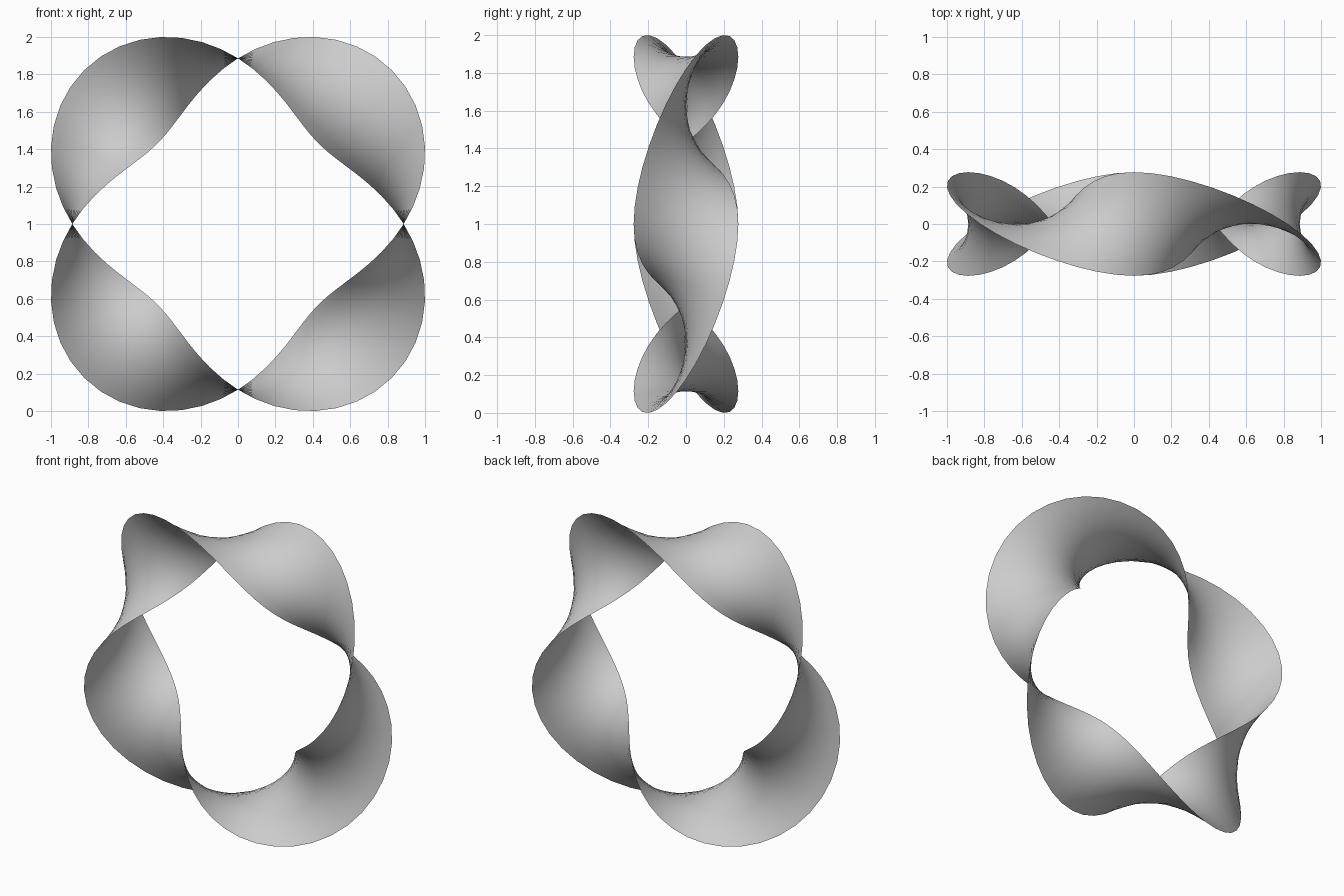
import bpy, bmesh
from math import sin, cos, tau

if "Cube" in bpy.data.objects:
    bpy.data.objects.remove(bpy.data.objects["Cube"])

RADIUS = 0.886       # centre line of the ring
HALF_WIDTH = 0.277   # half the strip width
STEPS, ACROSS = 64, 10

bm = bmesh.new()

# Straight cross-sections turning two full times around an upright ring
rows = []
for i in range(STEPS):
    a = tau * i / STEPS
    row = []
    for j in range(ACROSS + 1):
        t = HALF_WIDTH * (2 * j / ACROSS - 1)
        r = RADIUS + t * sin(2 * a)
        row.append(bm.verts.new((r * cos(a), -t * cos(2 * a), 1 + r * sin(a))))
    rows.append(row)

# Skin neighbouring cross-sections, closing the loop
for i in range(STEPS):
    p, q = rows[i], rows[(i + 1) % STEPS]
    for j in range(ACROSS):
        bm.faces.new((p[j], p[j + 1], q[j + 1], q[j])).smooth = True

mesh = bpy.data.meshes.new("twisted_ring")
bm.to_mesh(mesh)
bm.free()
ring = bpy.data.objects.new("twisted_ring", mesh)
bpy.context.collection.objects.link(ring)
